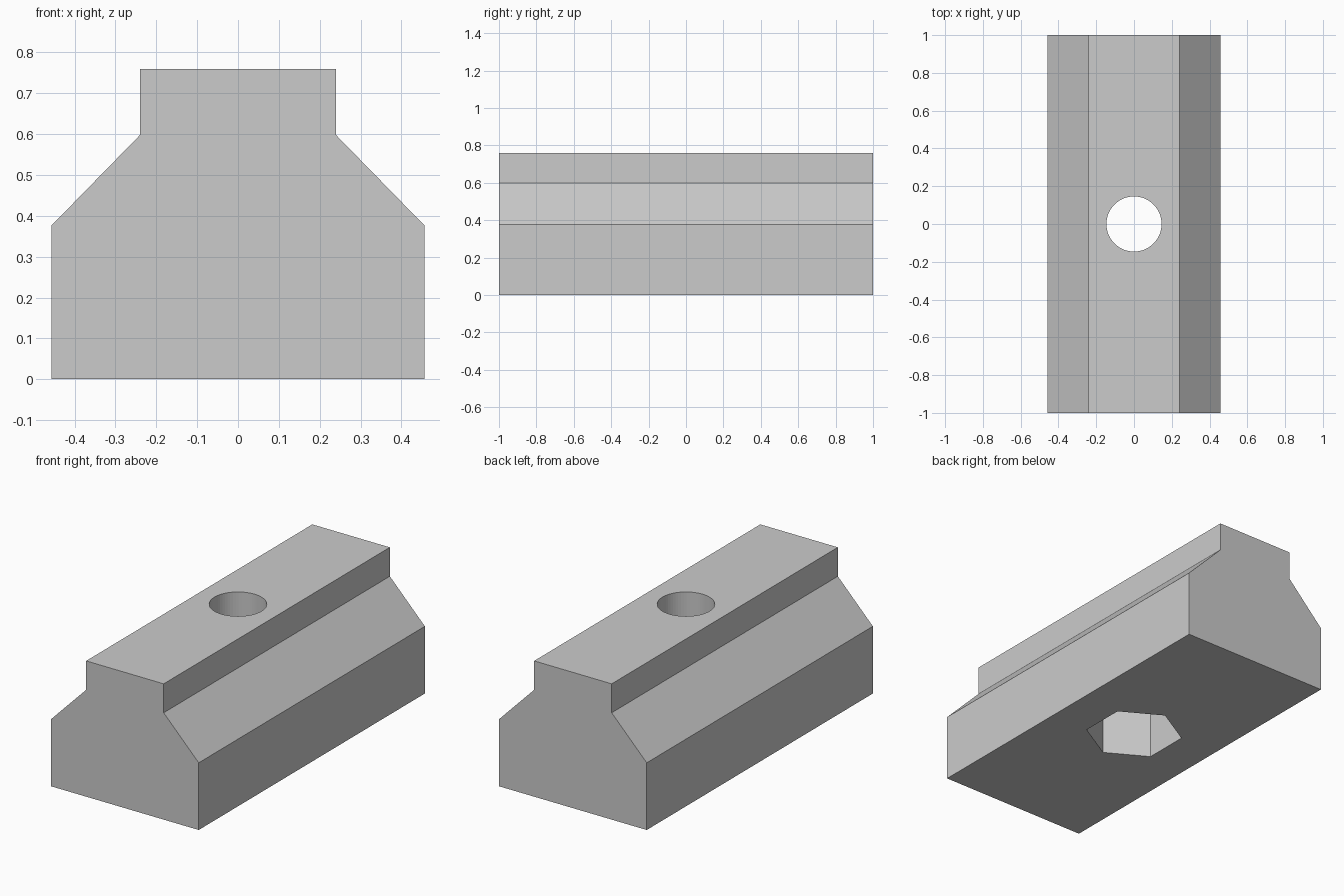
import bpy
import bmesh
from math import sin, cos, tau
from mathutils import Vector

cube = bpy.data.objects.get("Cube")
if cube:
    bpy.data.objects.remove(cube, do_unlink=True)

grey = bpy.data.materials.new("plain grey")
grey.use_nodes = True
grey.diffuse_color = (0.6, 0.6, 0.6, 1)
bsdf = next(n for n in grey.node_tree.nodes if n.type == 'BSDF_PRINCIPLED')
bsdf.inputs["Base Color"].default_value = (0.6, 0.6, 0.6, 1)


def prism(name, points, sweep):
    """Extrude a closed outline along the sweep vector."""
    bm = bmesh.new()
    face = bm.faces.new([bm.verts.new(p) for p in points])
    new = bmesh.ops.extrude_face_region(bm, geom=[face], use_keep_orig=True)["geom"]
    moved = [v for v in new if isinstance(v, bmesh.types.BMVert)]
    bmesh.ops.translate(bm, verts=moved, vec=Vector(sweep))
    bmesh.ops.recalc_face_normals(bm, faces=bm.faces)
    mesh = bpy.data.meshes.new(name)
    bm.to_mesh(mesh)
    bm.free()
    mesh.materials.append(grey)
    obj = bpy.data.objects.new(name, mesh)
    bpy.context.collection.objects.link(obj)
    return obj


def ring(sides, radius, z):
    """Regular polygon with a corner on +y."""
    return [(radius * sin(tau * i / sides), radius * cos(tau * i / sides), z)
            for i in range(sides)]


# Slot block: half profile mirrored, then swept along y
half = [(0.457, 0), (0.457, 0.376), (0.24, 0.598), (0.24, 0.76)]
outline = half + [(-x, z) for x, z in reversed(half)]
block = prism("slot_block", [(x, -1, z) for x, z in outline], (0, 2, 0))

# Hexagonal nut pocket below, round bolt hole through the top
pocket = prism("nut_pocket_cutter", ring(6, 0.256, -0.1), (0, 0, 0.475))
hole = prism("bolt_hole_cutter", ring(64, 0.146, -0.2), (0, 0, 1.2))

bpy.context.view_layer.objects.active = block
for cutter in (pocket, hole):
    cutter.hide_render = True
    mod = block.modifiers.new(cutter.name, 'BOOLEAN')
    mod.operation = 'DIFFERENCE'
    mod.solver = 'EXACT'
    mod.object = cutter
    bpy.ops.object.modifier_apply(modifier=mod.name)
    bpy.data.objects.remove(cutter, do_unlink=True)
